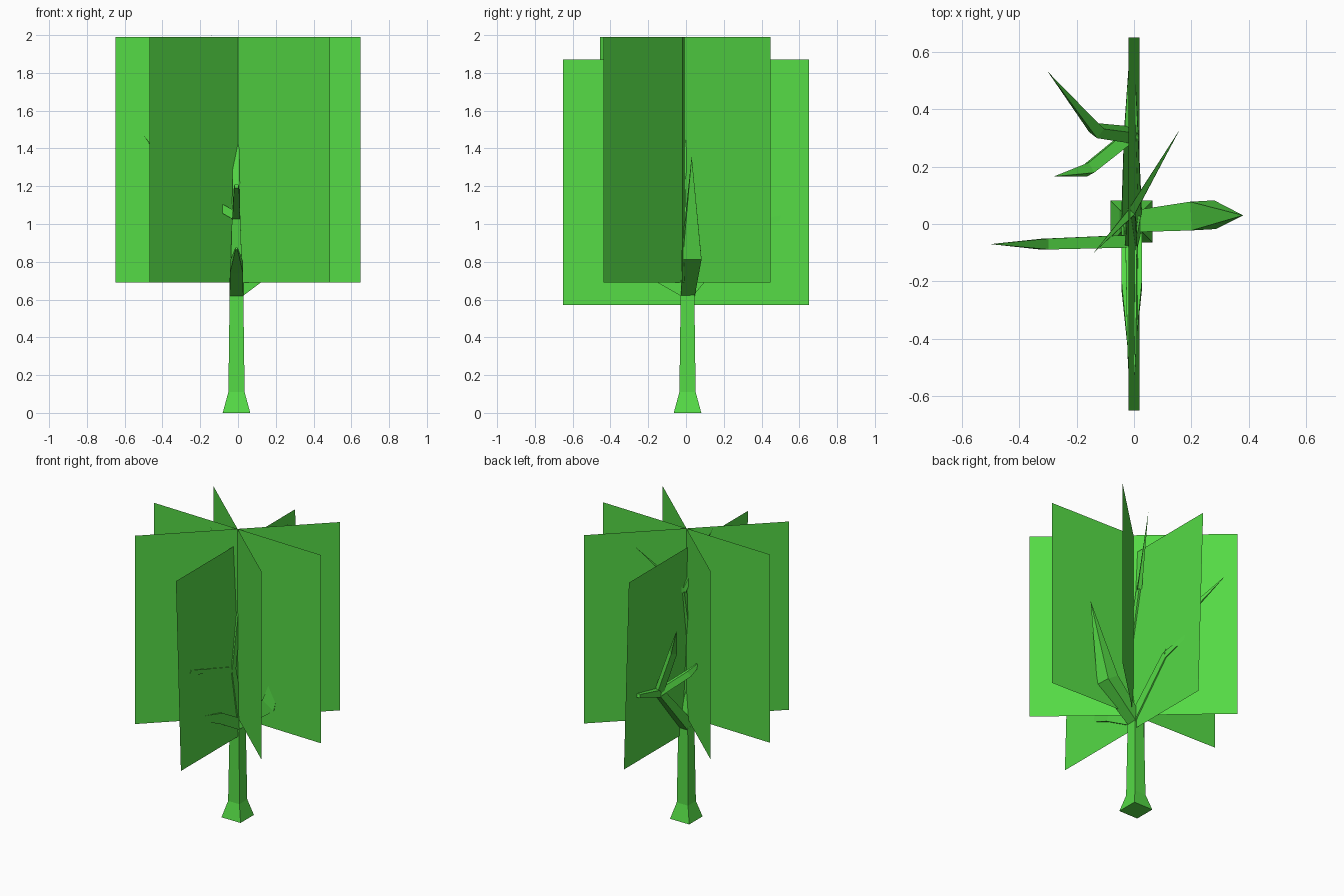
import bpy, bmesh, math
from mathutils import Vector

old = bpy.data.objects.get("Cube")
if old:
    bpy.data.objects.remove(old, do_unlink=True)

green = bpy.data.materials.new("leaf_green")
green.use_nodes = True
green.diffuse_color = (0.09, 0.70, 0.06, 1)
green.node_tree.nodes["Principled BSDF"].inputs["Base Color"].default_value = green.diffuse_color


def finish(name, bm):
    mesh = bpy.data.meshes.new(name)
    bm.to_mesh(mesh)
    bm.free()
    mesh.materials.append(green)
    obj = bpy.data.objects.new(name, mesh)
    bpy.context.collection.objects.link(obj)
    return obj


def limb(name, points, radii):
    """Four-sided limb along a path; a zero radius closes it in a point."""
    pts = [Vector(p) for p in points]
    run = pts[-1] - pts[0]
    run.z = 0
    side = Vector((-run.y, run.x, 0)).normalized() if run.length > 0.05 else Vector((1, 0, 0))
    bm = bmesh.new()
    rings = []
    for i, (p, r) in enumerate(zip(pts, radii)):
        ahead = (pts[min(i + 1, len(pts) - 1)] - p).normalized()
        behind = (p - pts[max(i - 1, 0)]).normalized()
        up = (ahead + behind).normalized().cross(side).normalized()
        if r == 0:
            rings.append([bm.verts.new(p)])
        else:
            rings.append([bm.verts.new(p + side * r * a + up * r * b)
                          for a, b in ((-1, -1), (1, -1), (1, 1), (-1, 1))])
    for low, high in zip(rings, rings[1:]):
        for k in range(4):
            n = (k + 1) % 4
            top = [high[0]] if len(high) == 1 else [high[n], high[k]]
            bm.faces.new([low[k], low[n]] + top)
    for ring in (rings[0], rings[-1]):
        if len(ring) == 4:
            bm.faces.new(ring)
    bmesh.ops.recalc_face_normals(bm, faces=bm.faces)
    return finish(name, bm)


def card(name, degrees, centre_y, bottom, lean=0.0):
    """Flat upright foliage sheet through the trunk axis."""
    a = math.radians(degrees)
    out = Vector((math.cos(a), math.sin(a), 0)) * 0.65
    bm = bmesh.new()
    corners = [Vector((s * t, centre_y, bottom + h)) + out * w
               for w, h, s, t in ((-1, 0, 1, lean), (1, 0, 1, lean),
                                  (1, 1.3, -1, lean), (-1, 1.3, -1, lean))]
    bm.faces.new([bm.verts.new(c) for c in corners])
    return finish(name, bm)


# Foliage sheets
card("foliage_across", -1.5, -0.005, 0.69)
card("foliage_diagonal_a", 44, -0.005, 0.69)
card("foliage_diagonal_b", -41.6, -0.005, 0.69)
card("foliage_lengthwise", 90, 0, 0.57, 0.019)

# Trunk with flared foot
crown = (-0.008, 0.008, 0.64)
trunk = limb("trunk", [(-0.008, 0.008, 0), (-0.008, 0.008, 0.11), crown],
             [0.073, 0.043, 0.036])

# Main limbs
limb("left_limb", [crown, (0.24, 0.03, 0.84), (0.38, 0.03, 1.36)], [0.036, 0.05, 0])
limb("front_limb", [crown, (-0.008, -0.22, 0.77), (-0.008, -0.51, 0.87)], [0.036, 0.035, 0.006])
fork = (-0.01, 0.31, 0.98)
limb("back_limb", [crown, fork, (-0.008, 0.53, 1.04)], [0.036, 0.025, 0.012])
knee = (-0.01, -0.06, 1.04)
top_fork = (-0.01, 0.04, 1.58)
limb("centre_limb", [crown, knee, top_fork], [0.034, 0.022, 0.014])

# Smaller branches
limb("back_high_branch", [fork, (-0.13, 0.325, 1.3), (-0.3, 0.53, 1.57)], [0.022, 0.02, 0])
limb("back_low_branch", [fork, (-0.16, 0.19, 1.11), (-0.28, 0.165, 1.25)], [0.022, 0.02, 0])
limb("front_branch", [knee, (-0.008, -0.44, 1.17), (-0.008, -0.52, 1.2)], [0.02, 0.015, 0.011])
limb("right_branch", [knee, (-0.31, -0.07, 1.21), (-0.5, -0.07, 1.47)], [0.022, 0.019, 0])
limb("top_twig_back", [top_fork, (0.16, 0.33, 1.95)], [0.014, 0])
limb("top_twig_front", [top_fork, (-0.14, -0.1, 2.0)], [0.014, 0])
